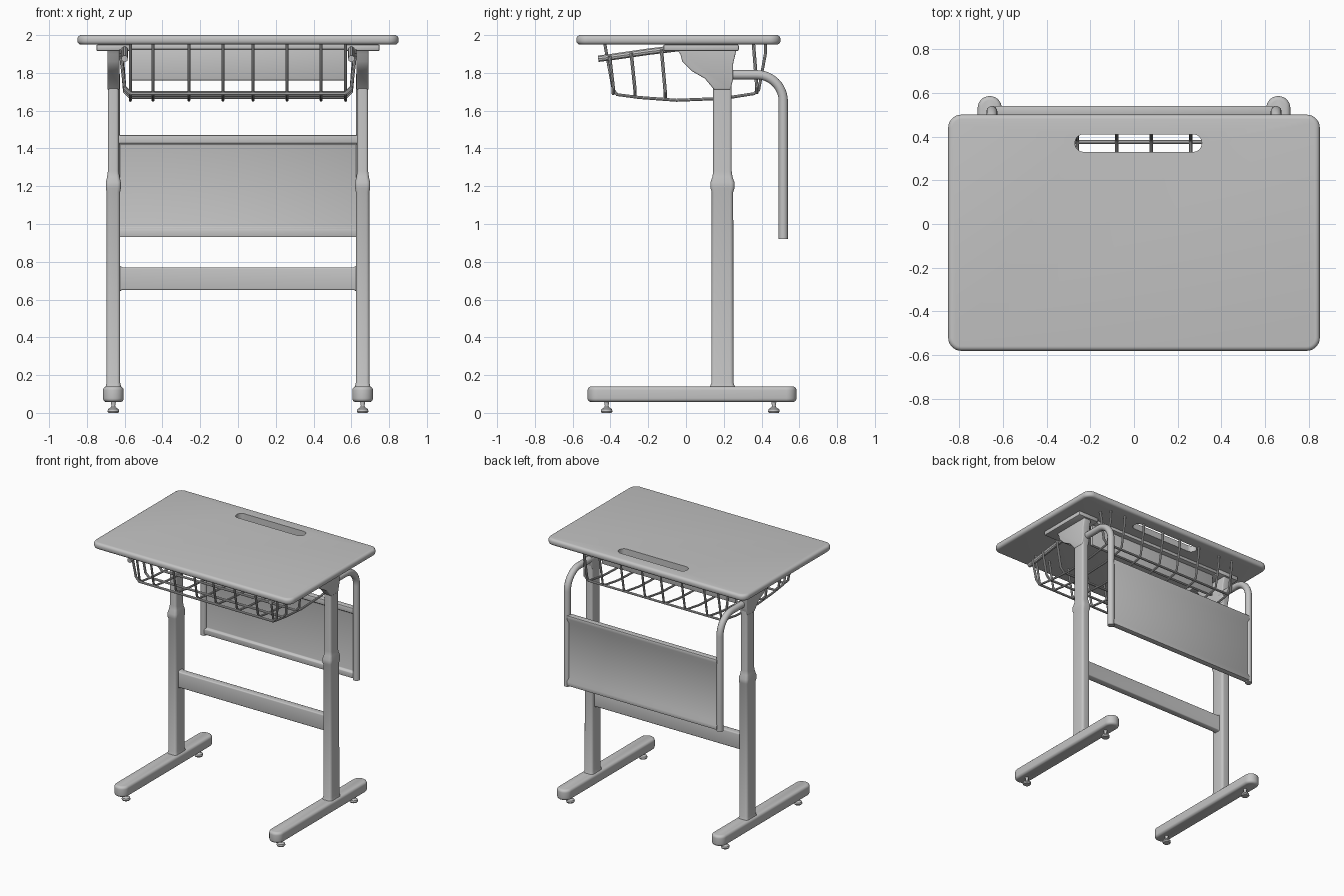
import bpy, bmesh, math
from mathutils import Vector

if "Cube" in bpy.data.objects:
    bpy.data.objects.remove(bpy.data.objects["Cube"])

grey = bpy.data.materials.new("light_grey")
grey.diffuse_color = (0.55, 0.55, 0.55, 1)
grey.use_nodes = True
grey.node_tree.nodes["Principled BSDF"].inputs["Base Color"].default_value = grey.diffuse_color


def finish(ob, bevel=0.0, segs=3):
    """Apply bevel, material and smooth shading."""
    bpy.ops.object.select_all(action='DESELECT')
    ob.select_set(True)
    bpy.context.view_layer.objects.active = ob
    if bevel:
        m = ob.modifiers.new("bevel", 'BEVEL')
        m.width, m.segments, m.limit_method = bevel, segs, 'ANGLE'
        m.angle_limit = math.radians(40)
        bpy.ops.object.modifier_apply(modifier=m.name)
    ob.data.materials.clear()
    ob.data.materials.append(grey)
    bpy.ops.object.shade_smooth_by_angle(angle=math.radians(35))
    return ob


def mesh_object(name, bm):
    bmesh.ops.recalc_face_normals(bm, faces=bm.faces)
    me = bpy.data.meshes.new(name)
    bm.to_mesh(me)
    bm.free()
    ob = bpy.data.objects.new(name, me)
    bpy.context.collection.objects.link(ob)
    return ob


def rounded(cx, cy, hx, hy, r, n=8):
    """Rounded rectangle outline."""
    pts = []
    for i, (sx, sy) in enumerate(((1, 1), (-1, 1), (-1, -1), (1, -1))):
        for k in range(n + 1):
            a = math.pi / 2 * (i + k / n)
            pts.append((cx + sx * (hx - r) + r * math.cos(a),
                        cy + sy * (hy - r) + r * math.sin(a)))
    return pts


def prism(name, pts, axis, a, b, bevel=0.0, segs=3):
    """Extrude a 2D outline along the x, y or z axis from a to b."""
    place = {'x': lambda u, v, w: (w, u, v), 'y': lambda u, v, w: (u, w, v),
             'z': lambda u, v, w: (u, v, w)}[axis]
    bm = bmesh.new()
    f = bm.faces.new([bm.verts.new(place(u, v, a)) for u, v in pts])
    ext = bmesh.ops.extrude_face_region(bm, geom=[f])
    move = Vector(place(0, 0, b - a))
    bmesh.ops.translate(bm, vec=move, verts=[g for g in ext['geom'] if isinstance(g, bmesh.types.BMVert)])
    bmesh.ops.remove_doubles(bm, verts=bm.verts, dist=1e-5)
    return finish(mesh_object(name, bm), bevel, segs)


def box(name, x, y, z, bevel=0.005):
    pts = [(x[0], y[0]), (x[1], y[0]), (x[1], y[1]), (x[0], y[1])]
    return prism(name, pts, 'z', z[0], z[1], bevel, 2)


def loft(name, cx, cy, sections):
    """Stack rounded sections given as (z, half x, half y, corner radius)."""
    bm = bmesh.new()
    rings = [[bm.verts.new((x, y, z)) for x, y in rounded(cx, cy, hx, hy, r, 5)]
             for z, hx, hy, r in sections]
    for lo, hi in zip(rings, rings[1:]):
        for i in range(len(lo)):
            j = (i + 1) % len(lo)
            bm.faces.new((lo[i], lo[j], hi[j], hi[i]))
    bm.faces.new(rings[0])
    bm.faces.new(rings[-1])
    bmesh.ops.remove_doubles(bm, verts=bm.verts, dist=1e-5)
    return finish(mesh_object(name, bm))


def tube(name, pts, radius, res=3):
    cu = bpy.data.curves.new(name, 'CURVE')
    cu.dimensions = '3D'
    cu.bevel_depth, cu.bevel_resolution, cu.use_fill_caps = radius, res, True
    sp = cu.splines.new('POLY')
    sp.points.add(len(pts) - 1)
    for p, co in zip(sp.points, pts):
        p.co = (*co, 1)
    ob = bpy.data.objects.new(name, cu)
    bpy.context.collection.objects.link(ob)
    bpy.ops.object.select_all(action='DESELECT')
    ob.select_set(True)
    bpy.context.view_layer.objects.active = ob
    bpy.ops.object.convert(target='MESH')
    return finish(bpy.context.view_layer.objects.active)


# Desk top with a rounded slot
top = prism("desk_top", rounded(0, -0.04, 0.85, 0.54, 0.06), 'z', 1.95, 2.0, 0.02, 4)
cutter = prism("slot_cutter", rounded(0.02, 0.37, 0.29, 0.04, 0.039), 'z', 1.9, 2.05)
cutter.hide_render = True
bpy.context.view_layer.objects.active = top
cut = top.modifiers.new("slot", 'BOOLEAN')
cut.operation, cut.object, cut.solver = 'DIFFERENCE', cutter, 'EXACT'
bpy.ops.object.modifier_apply(modifier=cut.name)
bpy.data.objects.remove(cutter)
finish(top)

for side, s in (("left", -1), ("right", 1)):
    x = 0.66 * s
    # Foot bar and its levelling glides
    prism(side + "_foot", rounded(x, 0.032, 0.055, 0.553, 0.054), 'z', 0.057, 0.14, 0.036, 5)
    for end, y in (("front", -0.42), ("back", 0.465)):
        loft(f"{side}_{end}_glide", x, y, [(z, r, r, r * 0.999) for z, r in (
            (0, 0.026), (0.008, 0.031), (0.02, 0.028), (0.03, 0.012), (0.04, 0.01), (0.07, 0.016))])
    # Telescoping leg with collar
    loft(side + "_leg", x, 0.193, [
        (0.11, 0.046, 0.072, 0.025), (0.14, 0.041, 0.066, 0.022), (0.16, 0.036, 0.058, 0.018),
        (1.17, 0.036, 0.057, 0.018), (1.19, 0.04, 0.064, 0.02), (1.22, 0.04, 0.064, 0.02),
        (1.25, 0.033, 0.053, 0.017), (1.28, 0.029, 0.049, 0.015), (1.94, 0.029, 0.049, 0.015)])
    # Gusset and mounting plate below the top
    prism(side + "_gusset", [(-0.06, 1.935), (-0.03, 1.9), (-0.02, 1.86), (0.03, 1.81), (0.1, 1.77),
                             (0.15, 1.71), (0.235, 1.71), (0.25, 1.77), (0.25, 1.85), (0.27, 1.935)],
          'x', x - 0.032, x + 0.032, 0.008)
    box(side + "_mounting_plate", (x - 0.09, x + 0.09), (-0.12, 0.28), (1.915, 1.951), 0.01)
    # Curved tube holding the back panel
    arc = [(0.65 * s, 0.375 + 0.14 * math.sin(t * math.pi / 24), 1.65 + 0.14 * math.cos(t * math.pi / 24))
           for t in range(13)]
    tube(side + "_panel_tube", [(0.65 * s, 0.2, 1.79)] + arc + [(0.65 * s, 0.515, 0.92)], 0.025, 5)
    # Basket support arm
    xa = 0.6 * s
    tube(side + "_basket_arm", [(xa, -0.465, 1.875), (xa, -0.4, 1.883), (xa, -0.2, 1.912), (xa, -0.05, 1.93),
                                (0.64 * s, 0.05, 1.93)], 0.018)

# Back modesty panel with rolled top and bottom edges
prism("modesty_panel", [(0.495, 1.43), (0.495, 1.47), (0.54, 1.47), (0.54, 1.445), (0.527, 1.41),
                        (0.527, 0.99), (0.54, 0.96), (0.54, 0.93), (0.495, 0.93), (0.495, 0.97),
                        (0.511, 0.98), (0.511, 1.42)], 'x', -0.64, 0.64, 0.004, 2)

# Crossbar flared at the legs
prism("crossbar", [(-0.64, 0.635), (-0.615, 0.65), (0.615, 0.65), (0.64, 0.635),
                   (0.64, 0.795), (0.615, 0.77), (-0.615, 0.77), (-0.64, 0.795)], 'y', 0.165, 0.22, 0.008)

# Beam between the leg tops
box("upper_beam", (-0.57, 0.57), (0.185, 0.21), (1.76, 1.951))
box("upper_beam_flange", (-0.63, 0.63), (0.15, 0.25), (1.925, 1.951))

# Wire basket: bent wires front to back
for i, x in enumerate((-0.57, -0.45, -0.26, -0.08, 0.08, 0.26, 0.44, 0.57)):
    tube(f"basket_wire_{i + 1}", [(x, -0.43, 1.955), (x, -0.415, 1.87), (x, -0.385, 1.71), (x, -0.365, 1.685),
                                  (x, -0.25, 1.67), (x, -0.05, 1.655), (x, 0.2, 1.665), (x, 0.36, 1.69),
                                  (x, 0.385, 1.71), (x, 0.42, 1.9), (x, 0.42, 1.955)], 0.008, 2)

# Basket cross wires and sides rising at both ends
for i, (y, z) in enumerate(((-0.385, 1.69), (-0.27, 1.68), (-0.11, 1.67), (0.375, 1.695))):
    zt = 1.89 + 0.12 * (y + 0.385)
    tube(f"basket_cross_wire_{i + 1}", [(-0.62, y - 0.02, zt), (-0.6, y, z + 0.03), (-0.57, y, z),
                                        (0.57, y, z), (0.6, y, z + 0.03), (0.62, y - 0.02, zt)], 0.009, 2)
